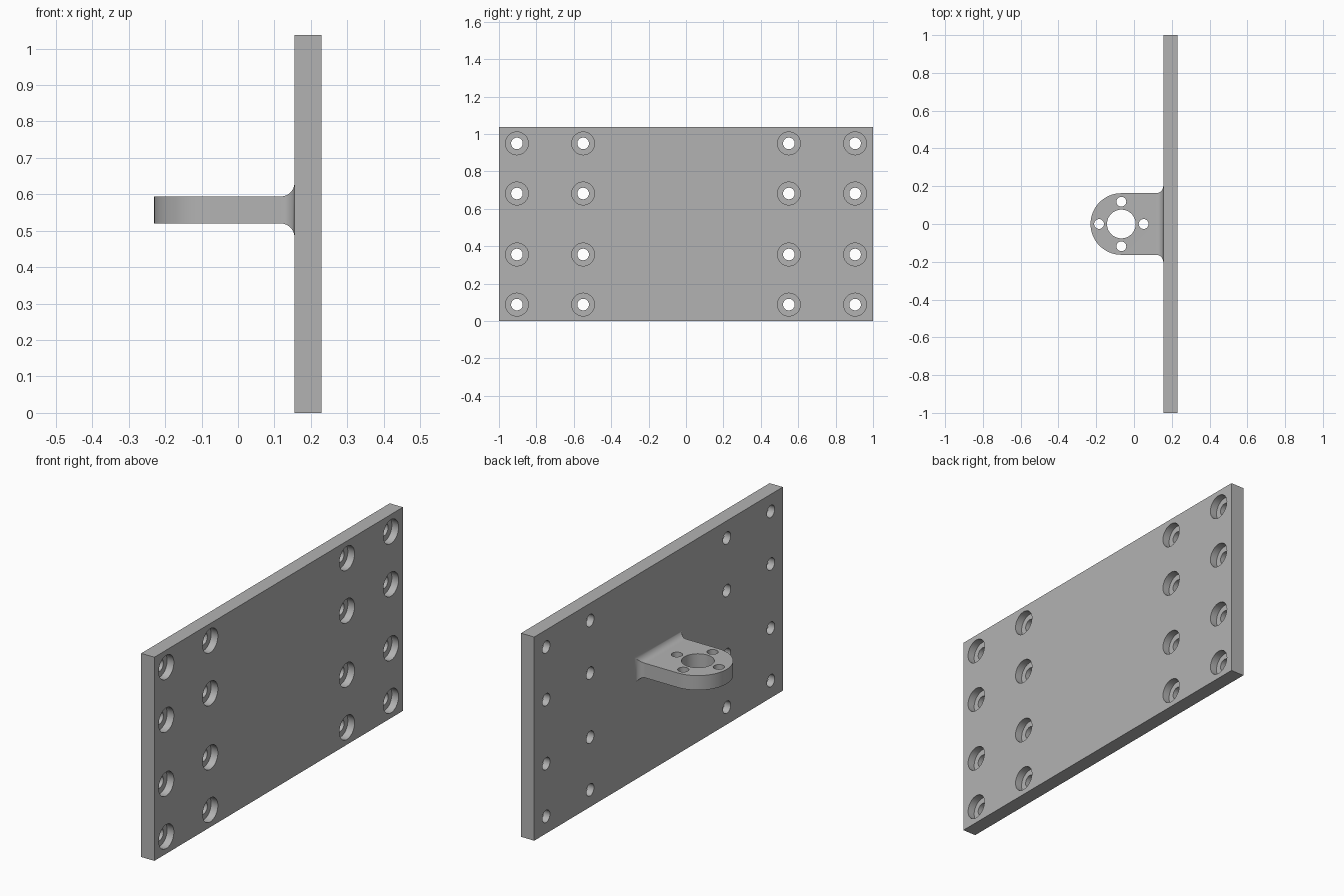
import bpy, bmesh
from math import sin, cos, pi
from mathutils import Matrix, Vector

cube = bpy.data.objects.get("Cube")
if cube:
    bpy.data.objects.remove(cube, do_unlink=True)

grey = bpy.data.materials.new("plain grey")
grey.use_nodes = True
grey.diffuse_color = (0.45, 0.45, 0.45, 1)
grey.node_tree.nodes["Principled BSDF"].inputs["Base Color"].default_value = grey.diffuse_color

# Main dimensions
BACK, FACE, HEIGHT = 0.155, 0.229, 1.037
TAB_LOW, TAB_HIGH, TAB_R, TAB_X = 0.52, 0.594, 0.163, -0.067
FILLET = 0.038


def to_object(name, bm):
    bmesh.ops.recalc_face_normals(bm, faces=bm.faces[:])
    mesh = bpy.data.meshes.new(name)
    bm.to_mesh(mesh)
    bm.free()
    mesh.materials.append(grey)
    obj = bpy.data.objects.new(name, mesh)
    bpy.context.collection.objects.link(obj)
    return obj


def drill(target, holes, axis, depth):
    """Cut round holes, given as (centre, radius), along an axis."""
    bm = bmesh.new()
    turn = Vector((0, 0, 1)).rotation_difference(Vector(axis)).to_matrix().to_4x4()
    for centre, radius in holes:
        bmesh.ops.create_cone(bm, cap_ends=True, segments=48, radius1=radius, radius2=radius,
                              depth=depth, matrix=Matrix.Translation(centre) @ turn)
    cutter = to_object("hole_cutter", bm)
    cutter.hide_render = True
    mod = target.modifiers.new("holes", 'BOOLEAN')
    mod.operation, mod.solver, mod.object = 'DIFFERENCE', 'EXACT', cutter
    bpy.context.view_layer.objects.active = target
    bpy.ops.object.modifier_apply(modifier=mod.name)
    bpy.data.objects.remove(cutter, do_unlink=True)


# Upright mounting plate
bm = bmesh.new()
bmesh.ops.create_cube(bm, size=1)
bmesh.ops.scale(bm, vec=(FACE - BACK, 2, HEIGHT), verts=bm.verts[:])
bmesh.ops.translate(bm, vec=((FACE + BACK) / 2, 0, HEIGHT / 2), verts=bm.verts[:])
plate = to_object("mounting_plate", bm)

# Counterbored screw holes
spots = [(side * y, HEIGHT / 2 + up * z)
         for side in (-1, 1) for y in (0.55, 0.904)
         for up in (-1, 1) for z in (0.163, 0.431)]
drill(plate, [(Vector((FACE, y, z)), 0.061) for y, z in spots], (1, 0, 0), 0.076)
drill(plate, [(Vector((BACK, y, z)), 0.031) for y, z in spots], (1, 0, 0), 0.3)

# Round-ended tab
bm = bmesh.new()
root = BACK - FILLET
arc = [pi / 2 + pi * i / 40 for i in range(41)]
outline = [(TAB_X + TAB_R * cos(a), TAB_R * sin(a)) for a in arc]
outline += [(root, -TAB_R), (root, TAB_R)]
base = bm.faces.new([bm.verts.new((x, y, TAB_LOW)) for x, y in outline])
top = bmesh.ops.extrude_face_region(bm, geom=[base])["geom"]
bmesh.ops.translate(bm, vec=(0, 0, TAB_HIGH - TAB_LOW),
                    verts=[v for v in top if isinstance(v, bmesh.types.BMVert)])

# Fillet flaring from the tab root to the plate
end = max(bm.faces, key=lambda f: f.calc_center_median().x)
middle = (TAB_LOW + TAB_HIGH) / 2
steps = 12
for i in range(1, steps + 1):
    a = pi / 2 * i / steps
    flare = FILLET * (1 - cos(a))
    end = bmesh.ops.extrude_discrete_faces(bm, faces=[end])["faces"][0]
    for v in end.verts:
        v.co.x = root + FILLET * sin(a)
        v.co.y = (TAB_R + flare) * (1 if v.co.y > 0 else -1)
        v.co.z = TAB_HIGH + flare if v.co.z > middle else TAB_LOW - flare
tab = to_object("tab", bm)

# Centre bore with four small holes around it
holes = [(Vector((TAB_X, 0, middle)), 0.076)]
for i in range(4):
    a = i * pi / 2
    holes.append((Vector((TAB_X + 0.118 * cos(a), 0.118 * sin(a), middle)), 0.026))
drill(tab, holes, (0, 0, 1), 0.3)

# Smooth curves, sharp edges
for obj in (plate, tab):
    bpy.ops.object.select_all(action='DESELECT')
    obj.select_set(True)
    bpy.context.view_layer.objects.active = obj
    bpy.ops.object.shade_smooth_by_angle(angle=pi / 6)
